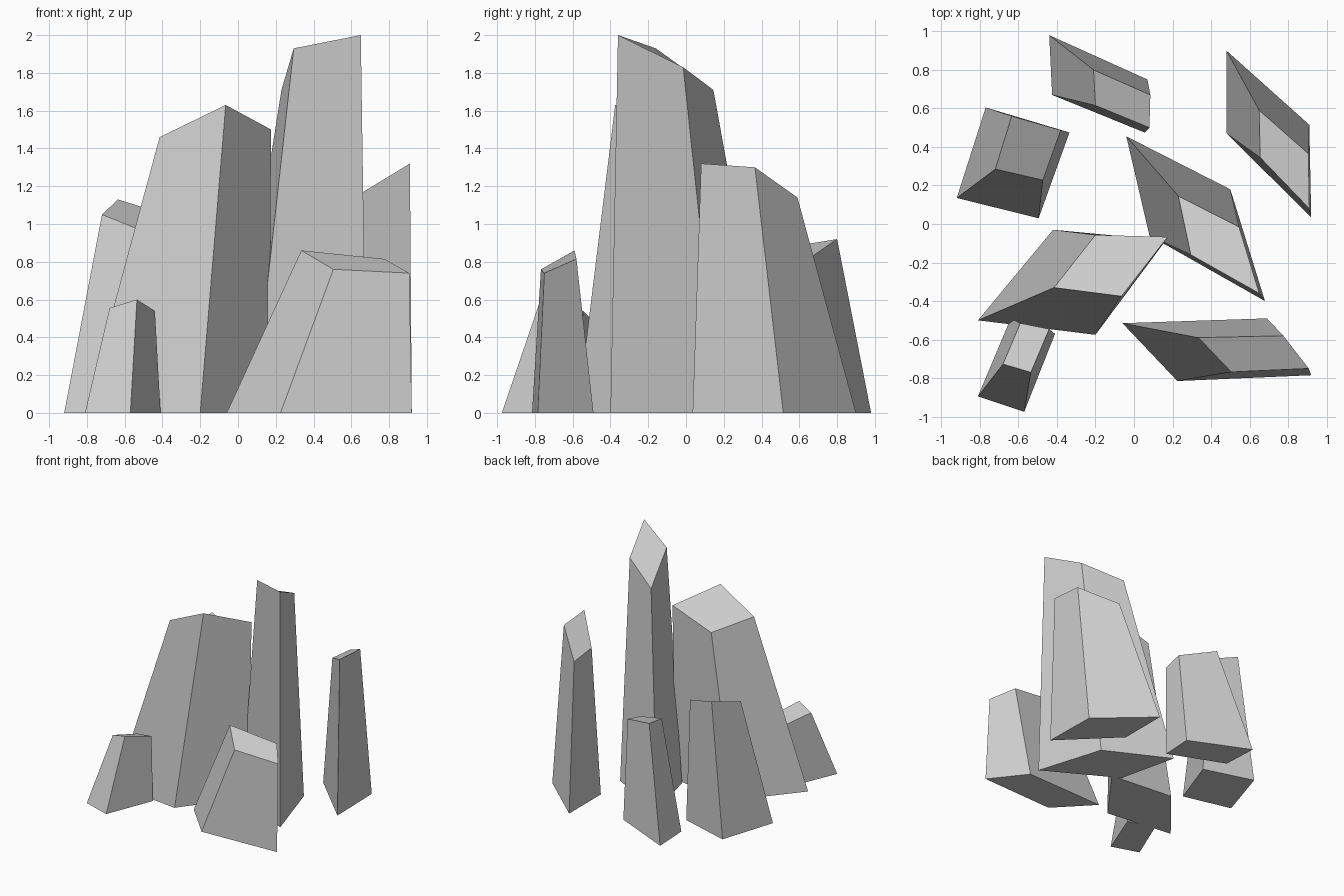
import bpy
import bmesh


def crystal(name, base, top):
    """Four-sided shard: base outline on the ground, slanted top outline."""
    bm = bmesh.new()
    low = [bm.verts.new((x, y, 0)) for x, y in base]
    high = [bm.verts.new(p) for p in top]
    bm.faces.new(low[::-1])
    bm.faces.new(high)
    for i in range(4):
        j = (i + 1) % 4
        bm.faces.new((low[i], low[j], high[j], high[i]))
    bmesh.ops.recalc_face_normals(bm, faces=bm.faces)
    mesh = bpy.data.meshes.new(name)
    bm.to_mesh(mesh)
    bm.free()
    bpy.context.collection.objects.link(bpy.data.objects.new(name, mesh))


# Tall central shards
crystal("tallest_crystal",
        [(-.04, .455), (.50, .18), (.68, -.40), (.08, -.06)],
        [(.23, .145, 1.71), (.545, -.015, 1.83), (.65, -.36, 2.0), (.295, -.16, 1.93)])
crystal("wide_crystal",
        [(-.81, -.50), (-.20, -.575), (.165, -.085), (-.42, -.03)],
        [(-.415, -.33, 1.46), (-.065, -.375, 1.63), (.175, -.067, 1.5), (-.20, -.057, 1.37)])

# Surrounding shards
crystal("right_back_crystal",
        [(.48, .90), (.91, .515), (.92, .035), (.48, .47)],
        [(.65, .59, 1.14), (.905, .365, 1.30), (.91, .08, 1.32), (.655, .345, 1.165)])
crystal("left_back_crystal",
        [(-.77, .605), (-.335, .475), (-.495, .03), (-.92, .135)],
        [(-.635, .56, 1.13), (-.38, .487, 1.05), (-.473, .228, .95), (-.72, .285, 1.05)])
crystal("back_crystal",
        [(-.44, .98), (.07, .75), (.055, .475), (-.425, .67)],
        [(-.21, .80, .92), (.085, .67, .83), (.08, .50, .79), (-.20, .615, .89)])
crystal("front_right_crystal",
        [(-.06, -.515), (.69, -.49), (.92, -.785), (.225, -.815)],
        [(.335, -.59, .86), (.775, -.58, .815), (.907, -.75, .74), (.505, -.768, .76)])
crystal("small_front_crystal",
        [(-.81, -.895), (-.57, -.975), (-.41, -.57), (-.64, -.49)],
        [(-.68, -.727, .555), (-.535, -.77, .60), (-.44, -.545, .54), (-.59, -.515, .51)])
